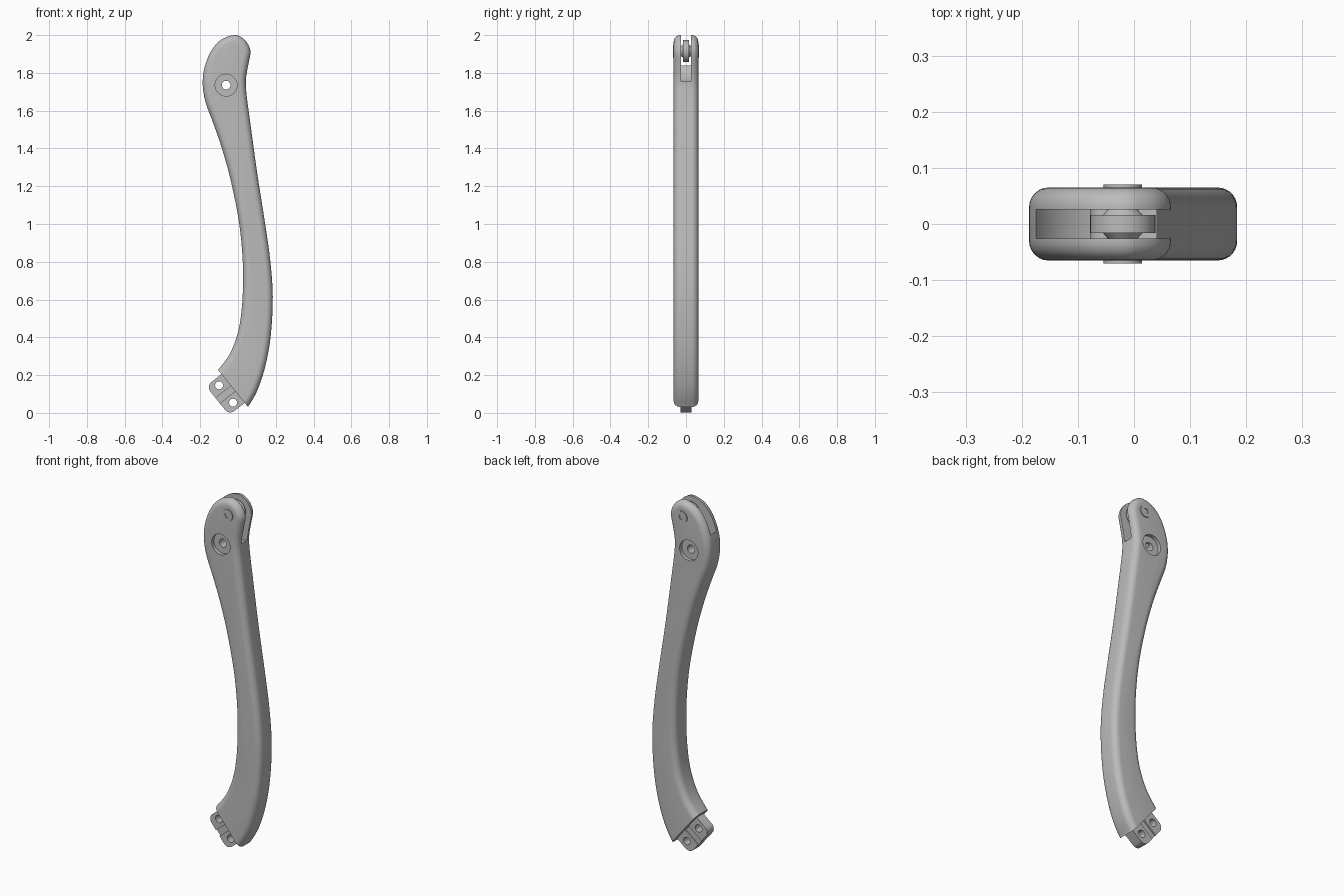
import bpy, bmesh, math
from mathutils import Vector, Matrix

cube = bpy.data.objects.get("Cube")
if cube:
    bpy.data.objects.remove(cube, do_unlink=True)

grey = bpy.data.materials.new("satin grey")
grey.use_nodes = True
grey.diffuse_color = (0.5, 0.5, 0.5, 1)
grey.node_tree.nodes["Principled BSDF"].inputs["Base Color"].default_value = (0.5, 0.5, 0.5, 1)


def make(name, bm):
    bmesh.ops.recalc_face_normals(bm, faces=bm.faces)
    mesh = bpy.data.meshes.new(name)
    bm.to_mesh(mesh)
    bm.free()
    mesh.materials.append(grey)
    ob = bpy.data.objects.new(name, mesh)
    bpy.context.collection.objects.link(ob)
    return ob


def cylinder(name, x, z, r, y0, y1, r_end=None, sides=48):
    """Cylinder or cone along y, radius r at y0 and r_end at y1."""
    bm = bmesh.new()
    place = Matrix.Translation((x, (y0 + y1) / 2, z)) @ Matrix.Rotation(-math.pi / 2, 4, 'X')
    bmesh.ops.create_cone(bm, cap_ends=True, segments=sides, radius1=r,
                          radius2=r if r_end is None else r_end, depth=y1 - y0, matrix=place)
    return make(name, bm)


def loft(rings):
    """Closed solid through rings of equal length."""
    bm = bmesh.new()
    loops = [[bm.verts.new(p) for p in ring] for ring in rings]
    n = len(loops[0])
    for a, b in zip(loops, loops[1:]):
        for i in range(n):
            j = (i + 1) % n
            bm.faces.new((a[i], a[j], b[j], b[i]))
    bm.faces.new(loops[0])
    bm.faces.new(loops[-1][::-1])
    return bm


def cut(ob, cutters):
    for c in cutters:
        mod = ob.modifiers.new("cut", 'BOOLEAN')
        mod.operation, mod.solver, mod.object = 'DIFFERENCE', 'EXACT', c
    deps = bpy.context.evaluated_depsgraph_get()
    mesh = bpy.data.meshes.new_from_object(ob.evaluated_get(deps))
    ob.modifiers.clear()
    ob.data = mesh
    for c in cutters:
        bpy.data.objects.remove(c, do_unlink=True)


def smooth_closed(pts, steps):
    """Catmull-Rom curve through a closed list of points."""
    out, n = [], len(pts)
    for i in range(n):
        a, b, c, d = (Vector(pts[(i + k) % n]) for k in (-1, 0, 1, 2))
        for s in range(steps):
            t = s / steps
            out.append(0.5 * (2 * b + (c - a) * t + (2 * a - 5 * b + 4 * c - d) * t * t
                              + (3 * b - a - 3 * c + d) * t ** 3))
    return out


# Lower tab frame: along the cut end, and outward from it
TAB = Vector((-0.063, 0, 0.1))
ALONG = Vector((0.628, 0, -0.778)).normalized()
OUT = Vector((ALONG.z, 0, -ALONG.x))

# Curved arm outline (x, z), clockwise from the top
outline = [
    (-0.02, 2.0), (0.02, 1.987), (0.05, 1.957), (0.066, 1.91), (0.055, 1.846), (0.042, 1.767),
    (0.045, 1.687), (0.066, 1.528), (0.103, 1.26), (0.14, 1.025), (0.17, 0.813),
    (0.184, 0.617), (0.174, 0.416), (0.147, 0.257), (0.105, 0.125), (0.055, 0.036),
    (0.0, -0.03), (-0.17, 0.15), (-0.103, 0.23), (-0.045, 0.31), (-0.003, 0.416),
    (0.0185, 0.538), (0.0265, 0.68), (0.023, 0.84), (0.003, 1.025), (-0.04, 1.237),
    (-0.087, 1.406), (-0.135, 1.544), (-0.172, 1.645), (-0.187, 1.74), (-0.177, 1.83),
    (-0.14, 1.92), (-0.087, 1.977)]
curve = smooth_closed(outline, 5)
inward = []
for i in range(len(curve)):
    t = (curve[(i + 1) % len(curve)] - curve[i - 1]).normalized()
    inward.append(Vector((t.y, -t.x)))

# Arm body with rounded long edges
HALF, ROUND, STEPS = 0.065, 0.035, 7
section = []
for k in range(STEPS + 1):
    a = math.pi / 2 * k / STEPS
    section.append((-HALF + ROUND * (1 - math.sin(a)), ROUND * (1 - math.cos(a))))
section = section[::-1]
section = [s for s in section if s[0] <= 0]
section.sort()
section += [(-y, inset) for y, inset in reversed(section)]
bm = loft([[(p.x + d.x * inset, y, p.y + d.y * inset) for p, d in zip(curve, inward)]
           for y, inset in section])
res = bmesh.ops.bisect_plane(bm, geom=bm.verts[:] + bm.edges[:] + bm.faces[:], dist=1e-6,
                             plane_co=TAB - OUT * 0.047, plane_no=OUT, clear_outer=True)
bmesh.ops.holes_fill(bm, edges=[e for e in bm.edges if e.is_boundary], sides=0)
arm = make("arm_body", bm)

# Fork slot, bolt hole and counterbores
PIN, BOLT = (-0.02, 1.915), (-0.063, 1.735)
cut(arm, [cylinder("slot_cutter", *PIN, 0.172, -0.026, 0.026, sides=96),
          cylinder("bolt_cutter", *BOLT, 0.023, -0.2, 0.2),
          cylinder("counterbore_front", *BOLT, 0.058, -0.2, -0.045),
          cylinder("counterbore_back", *BOLT, 0.058, 0.045, 0.2)])

# Roller with tapered hubs on a pin
parts = [arm, cylinder("roller", *PIN, 0.058, -0.016, 0.016),
         cylinder("roller_hub_front", *PIN, 0.026, -0.0265, -0.015, 0.036),
         cylinder("roller_hub_back", *PIN, 0.036, 0.015, 0.0265, 0.026)]

# Pin heads with a socket and centre stud
for side, label in ((-1, "front"), (1, "back")):
    def span(a, b):
        return sorted((side * a, side * b))
    head = cylinder("pin_head_" + label, *PIN, 0.034, *span(0.03, 0.07))
    cut(head, [cylinder("socket_cutter", *PIN, 0.014, *span(0.058, 0.1))])
    parts += [head, cylinder("pin_stud_" + label, *PIN, 0.005, *span(0.05, 0.064), sides=16)]

# Mounting tab: rounded plate
tab_ring = []
R, W, D = 0.036, 0.098, 0.057
for sign, start in ((1, 0), (-1, 90)):
    for k in range(9):
        a = math.radians(start + 90 * k / 8)
        tab_ring.append(TAB + ALONG * (sign * (W - R) + R * math.cos(a))
                        + OUT * (D - R + R * math.sin(a)))
tab_ring += [TAB - ALONG * 0.085 - OUT * 0.06, TAB + ALONG * 0.085 - OUT * 0.06]
tab_ring.insert(18, TAB - ALONG * W - OUT * 0.046)
tab_ring.append(TAB + ALONG * W - OUT * 0.046)
tab = make("mounting_tab", loft([[p + Vector((0, y, 0)) for p in tab_ring] for y in (-0.03, 0.03)]))

# Tab screw holes and the shallow groove on each face
cutters = [cylinder("tab_hole", p.x, p.z, 0.021, -0.1, 0.1)
           for p in (TAB + ALONG * 0.059, TAB - ALONG * 0.059)]
for y in (-0.04, 0.04):
    bm = bmesh.new()
    frame = Matrix((ALONG, (0, 1, 0), OUT)).transposed().to_4x4()
    bmesh.ops.create_cube(bm, size=1, matrix=Matrix.Translation(TAB + Vector((0, y, 0))) @ frame
                          @ Matrix.Diagonal((0.036, 0.036, 0.3, 1)))
    cutters.append(make("groove_cutter", bm))
cut(tab, cutters)
parts.append(tab)

bpy.ops.object.select_all(action='DESELECT')
for ob in parts:
    ob.select_set(True)
bpy.context.view_layer.objects.active = arm
bpy.ops.object.shade_smooth_by_angle(angle=math.radians(30))
